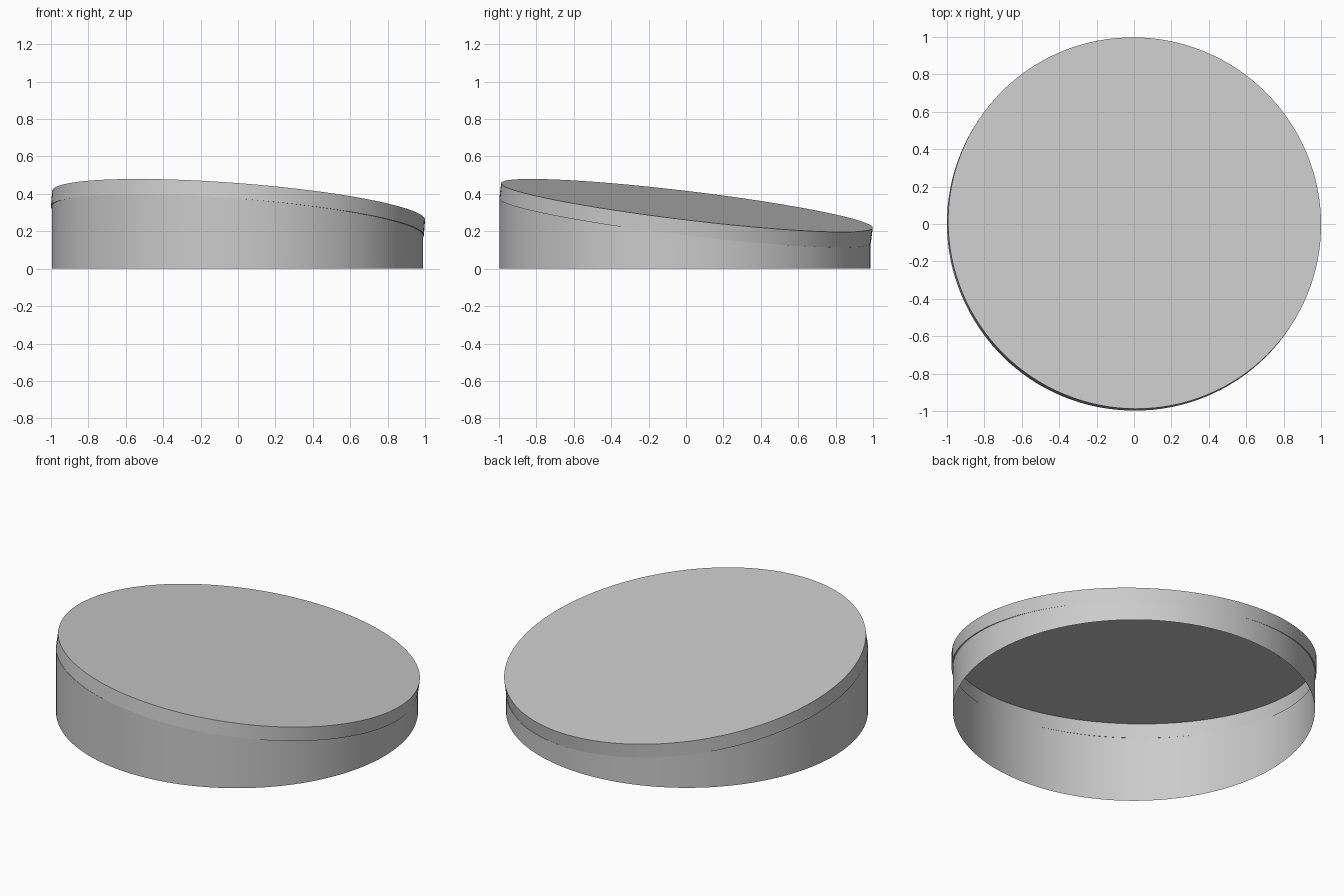
import bpy, bmesh
from math import sin, cos, tau, radians
from mathutils import Vector

if "Cube" in bpy.data.objects:
    bpy.data.objects.remove(bpy.data.objects["Cube"])

SEG = 128
NORMAL = Vector((0.077, 0.119, 0.99)).normalized()   # tilt of the slanted lid
THICK, LID_R, WALL_R = 0.083, 1.0, 0.992
TOP = Vector((0.0032, 0.005, 0.338))
UNDER = TOP - NORMAL * THICK
TILT = Vector((0, 0, 1)).rotation_difference(NORMAL)


def plane_z(x, y):
    """Height of the lid's lower plane."""
    return UNDER.z - (NORMAL.x * (x - UNDER.x) + NORMAL.y * (y - UNDER.y)) / NORMAL.z


def make_shell(name, loops, cap=False):
    """Skin successive loops of points into an open shell."""
    bm = bmesh.new()
    rings = [[bm.verts.new(p) for p in loop] for loop in loops]
    for a, b in zip(rings, rings[1:]):
        for i in range(SEG):
            j = (i + 1) % SEG
            bm.faces.new((a[i], a[j], b[j], b[i]))
    if cap:
        bm.faces.new(rings[-1])
    mesh = bpy.data.meshes.new(name)
    bm.to_mesh(mesh)
    bm.free()
    obj = bpy.data.objects.new(name, mesh)
    bpy.context.collection.objects.link(obj)
    bpy.ops.object.select_all(action='DESELECT')
    obj.select_set(True)
    bpy.context.view_layer.objects.active = obj
    bpy.ops.object.shade_smooth_by_angle(angle=radians(30))
    return obj


circle = [Vector((cos(tau * i / SEG), sin(tau * i / SEG), 0)) for i in range(SEG)]

# upright wall, open underneath and cut off by the slanted plane
bottom = [Vector((UNDER.x, UNDER.y, 0)) + c * WALL_R for c in circle]
upper = [Vector((p.x, p.y, plane_z(p.x, p.y))) for p in bottom]
make_shell("base_wall", [bottom, upper])

# hollow slanted lid: narrow lip under the rim, rim side, flat top
rim_low = [UNDER + TILT @ (c * LID_R) for c in circle]
rim_high = [TOP + TILT @ (c * LID_R) for c in circle]
make_shell("slanted_lid", [upper, rim_low, rim_high], cap=True)
